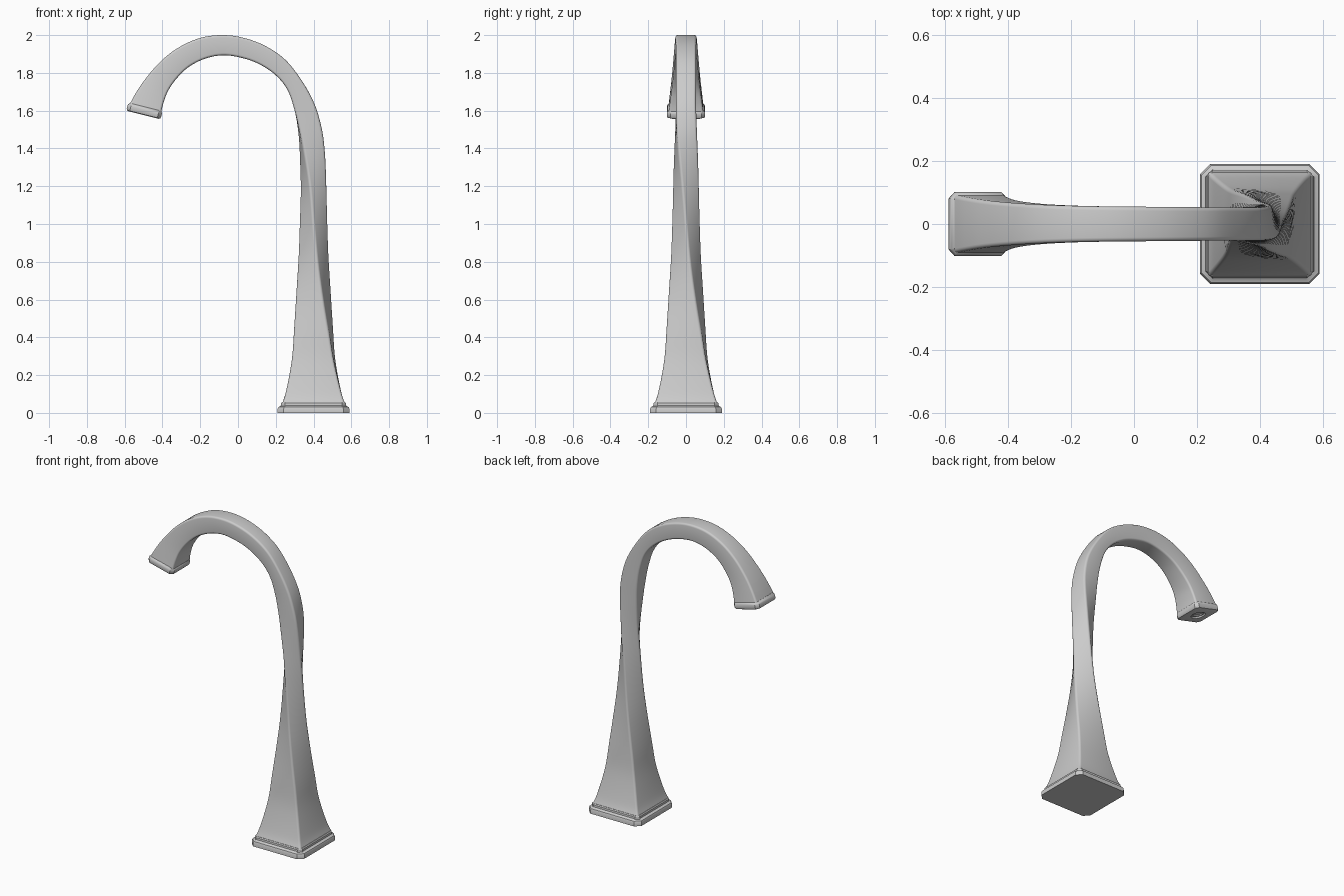
import bpy, bmesh, math
from mathutils import Vector

cube = bpy.data.objects.get("Cube")
if cube:
    bpy.data.objects.remove(cube, do_unlink=True)

metal = bpy.data.materials.new("brushed grey metal")
metal.use_nodes = True
GREY = (0.60, 0.60, 0.60, 1)
metal.diffuse_color = GREY
metal.node_tree.nodes["Principled BSDF"].inputs["Base Color"].default_value = GREY


def outline(h, r, arc=True, n=4):
    """Square of half size h whose corners are rounded (arc) or chamfered by r."""
    pts = []
    for q in range(4):
        ca, sa = math.cos(q * math.pi / 2), math.sin(q * math.pi / 2)
        for i in range(n + 1):
            t = i / n
            if arc:
                x, y = math.cos(t * math.pi / 2), math.sin(t * math.pi / 2)
            else:
                x, y = 1 - t, t
            x, y = h - r + r * x, h - r + r * y
            pts.append((x * ca - y * sa, x * sa + y * ca))
    return pts


def loft(name, rings):
    """Skin a list of equal-length rings and cap both ends."""
    bm = bmesh.new()
    loops = [[bm.verts.new(p) for p in ring] for ring in rings]
    n = len(loops[0])
    for a, b in zip(loops, loops[1:]):
        for i in range(n):
            j = (i + 1) % n
            bm.faces.new((a[i], a[j], b[j], b[i]))
    bm.faces.new(loops[0][::-1])
    bm.faces.new(loops[-1])
    bmesh.ops.recalc_face_normals(bm, faces=bm.faces)
    me = bpy.data.meshes.new(name)
    bm.to_mesh(me)
    bm.free()
    me.materials.append(metal)
    ob = bpy.data.objects.new(name, me)
    bpy.context.collection.objects.link(ob)
    bpy.ops.object.select_all(action='DESELECT')
    ob.select_set(True)
    bpy.context.view_layer.objects.active = ob
    bpy.ops.object.shade_smooth_by_angle(angle=math.radians(35))
    return ob


# Twisted column: height, half side, twist in degrees
column = [(0.05, 0.166, 0), (0.10, 0.149, 0), (0.20, 0.126, 1), (0.30, 0.108, 3),
          (0.42, 0.095, 7), (0.60, 0.077, 17), (0.80, 0.062, 31), (1.00, 0.055, 45),
          (1.20, 0.053, 61)]
rows = [(0.40 + s, z, 0.40 - s, z, s, t) for z, s, t in column]
# Spout: outer x, z, inner x, z, half width in y, twist
rows += [
    (0.450, 1.40, 0.335, 1.38, 0.054, 78), (0.437, 1.52, 0.322, 1.49, 0.054, 86),
    (0.403, 1.64, 0.300, 1.60, 0.053, 90), (0.337, 1.76, 0.262, 1.71, 0.053, 90),
    (0.250, 1.87, 0.197, 1.79, 0.053, 90), (0.140, 1.945, 0.105, 1.85, 0.054, 90),
    (0.020, 1.988, 0.005, 1.883, 0.055, 90), (-0.090, 2.0, -0.085, 1.893, 0.056, 90),
    (-0.200, 1.985, -0.175, 1.875, 0.058, 90), (-0.310, 1.937, -0.260, 1.832, 0.062, 90),
    (-0.405, 1.865, -0.325, 1.77, 0.068, 90), (-0.485, 1.775, -0.370, 1.705, 0.076, 90),
    (-0.540, 1.695, -0.395, 1.64, 0.085, 90), (-0.578, 1.625, -0.408, 1.585, 0.093, 90)]


def smooth_rows(rows, steps):
    """Catmull-Rom interpolation of every column of the table."""
    out = []
    for k in range(len(rows) - 1):
        p = [rows[max(k - 1, 0)], rows[k], rows[k + 1], rows[min(k + 2, len(rows) - 1)]]
        for s in range(steps):
            t = s / steps
            out.append([b + 0.5 * t * (c - a + t * (2 * a - 5 * b + 4 * c - d
                        + t * (3 * (b - c) + d - a))) for a, b, c, d in zip(*p)])
    return out + [rows[-1]]


rings = []
for ox, oz, ix, iz, half_y, twist in smooth_rows(rows, 5):
    centre = Vector(((ox + ix) / 2, 0, (oz + iz) / 2))
    u = Vector(((ox - ix) / 2, 0, (oz - iz) / 2))
    v = Vector((0, half_y, 0))
    c, s = math.cos(math.radians(-twist)), math.sin(math.radians(-twist))
    rings.append([centre + u * (x * c - y * s) + v * (x * s + y * c)
                  for x, y in outline(1, 0.013 / half_y)])
loft("twisted_spout_body", rings)

# Stepped base plate with chamfered corners: height, half side, chamfer
base = [(0, 0.190, 0.032), (0.022, 0.190, 0.032), (0.031, 0.186, 0.031),
        (0.036, 0.176, 0.029), (0.040, 0.172, 0.022), (0.052, 0.171, 0.020),
        (0.058, 0.166, 0.016)]
loft("base_plate", [[Vector((0.40 + x, y, z)) for x, y in outline(h, r, False, 1)]
                    for z, h, r in base])

# Collar on the spout tip, with a recessed round outlet
origin = Vector((-0.4915, 0, 1.615))
across = Vector((0.97, 0, -0.243))
down = Vector((-0.243, 0, -0.97))
# Distance along the tip, half side, corner size, rounded corner
collar = [(-0.006, 0.090, 0.014, False), (0.002, 0.098, 0.018, False),
          (0.010, 0.101, 0.020, False), (0.028, 0.101, 0.020, False),
          (0.036, 0.097, 0.019, False), (0.039, 0.090, 0.018, False),
          (0.039, 0.046, 0.046, True), (0.030, 0.044, 0.044, True),
          (0.030, 0.034, 0.034, True), (0.024, 0.032, 0.032, True)]
loft("spout_collar", [[origin + down * d + across * (x * 0.93) + Vector((0, y, 0))
                       for x, y in outline(h, r, arc, 6)]
                      for d, h, r, arc in collar])
